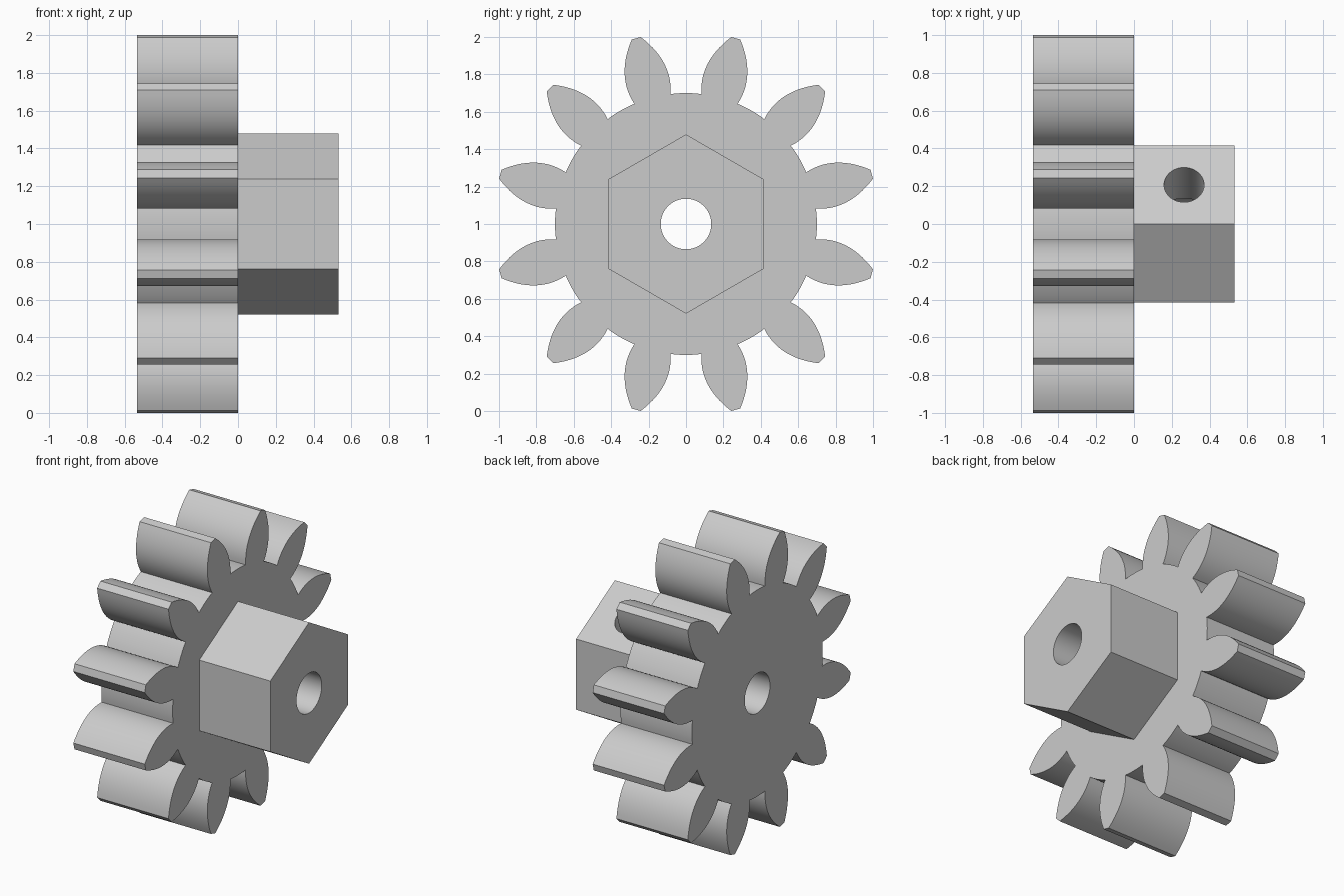
import bpy
import bmesh
from math import sin, cos, atan2, hypot, pi, radians
from mathutils import Matrix, Vector

default = bpy.data.objects.get("Cube")
if default:
    bpy.data.objects.remove(default)

TEETH = 12
ROOT_R = 0.70
GEAR_X = (-0.535, 0.0)
HUB_X = (0.0, 0.533)
HUB_R = 0.479
AXIS = Vector((0, 0, 1))

grey = bpy.data.materials.new("plain grey")
colour = (0.6, 0.6, 0.6, 1)
grey.diffuse_color = colour
grey.use_nodes = True
grey.node_tree.nodes["Principled BSDF"].inputs["Base Color"].default_value = colour


def make_object(name, bm):
    bmesh.ops.recalc_face_normals(bm, faces=bm.faces)
    mesh = bpy.data.meshes.new(name)
    bm.to_mesh(mesh)
    bm.free()
    mesh.materials.append(grey)
    obj = bpy.data.objects.new(name, mesh)
    bpy.context.collection.objects.link(obj)
    return obj


def prism(name, outline, x0, x1):
    """Extrude a (y, z) outline around the gear axis along x."""
    bm = bmesh.new()
    face = bm.faces.new([bm.verts.new(AXIS + Vector((x0, y, z))) for y, z in outline])
    ext = bmesh.ops.extrude_face_region(bm, geom=[face])
    moved = [v for v in ext["geom"] if isinstance(v, bmesh.types.BMVert)]
    bmesh.ops.translate(bm, verts=moved, vec=(x1 - x0, 0, 0))
    return make_object(name, bm)


def cylinder(name, radius, start, end):
    direction = end - start
    bm = bmesh.new()
    bmesh.ops.create_cone(
        bm, cap_ends=True, segments=64, radius1=radius, radius2=radius,
        depth=direction.length,
        matrix=Matrix.Translation((start + end) / 2)
        @ direction.to_track_quat("Z", "Y").to_matrix().to_4x4())
    cutter = make_object(name, bm)
    cutter.hide_render = True
    return cutter


def activate(obj):
    bpy.ops.object.select_all(action="DESELECT")
    obj.select_set(True)
    bpy.context.view_layer.objects.active = obj


def drill(obj, cutter):
    activate(obj)
    mod = obj.modifiers.new("drill", "BOOLEAN")
    mod.operation = "DIFFERENCE"
    mod.solver = "EXACT"
    mod.object = cutter
    bpy.ops.object.modifier_apply(modifier=mod.name)


# Tooth flank: radial distance and half width of a bulging tooth
def flank_point(t):
    a = 0.692 + t * (1.028 - 0.692)
    return a, 0.117 - 1.66 * (a - 0.792) ** 2


STEPS = 14
flank = [flank_point(i / STEPS) for i in range(STEPS + 1)]
tooth = [(a, -w) for a, w in flank] + [(a, w) for a, w in reversed(flank)]
half_root = atan2(flank[0][1], flank[0][0])

# Full gear outline: a tooth, then the root arc to the next one
outline = []
pitch = 2 * pi / TEETH
for k in range(TEETH):
    mid = (k + 0.5) * pitch
    for a, w in tooth:
        r, angle = hypot(a, w), mid + atan2(w, a)
        outline.append((r * sin(angle), r * cos(angle)))
    gap = pitch - 2 * half_root
    for i in range(1, 6):
        angle = mid + half_root + gap * i / 6
        outline.append((ROOT_R * sin(angle), ROOT_R * cos(angle)))

gear = prism("gear_wheel", outline, *GEAR_X)

# Hexagonal hub with a corner pointing up
hexagon = [(HUB_R * sin(i * pi / 3), HUB_R * cos(i * pi / 3)) for i in range(6)]
hub = prism("hex_hub", hexagon, *HUB_X)

# Shaft bore through both parts, and a set screw hole in one hub face
bore = cylinder("bore_cutter", 0.135, AXIS + Vector((-1, 0, 0)), AXIS + Vector((1, 0, 0)))
screw_base = AXIS + Vector((0.265, 0, 0))
screw_dir = Vector((0, sin(pi / 6), cos(pi / 6)))
screw = cylinder("screw_cutter", 0.106, screw_base, screw_base + screw_dir * 0.7)

drill(gear, bore)
drill(hub, bore)
drill(hub, screw)
for cutter in (bore, screw):
    bpy.data.objects.remove(cutter)

for part in (gear, hub):
    activate(part)
    bpy.ops.object.shade_smooth_by_angle(angle=radians(30))
